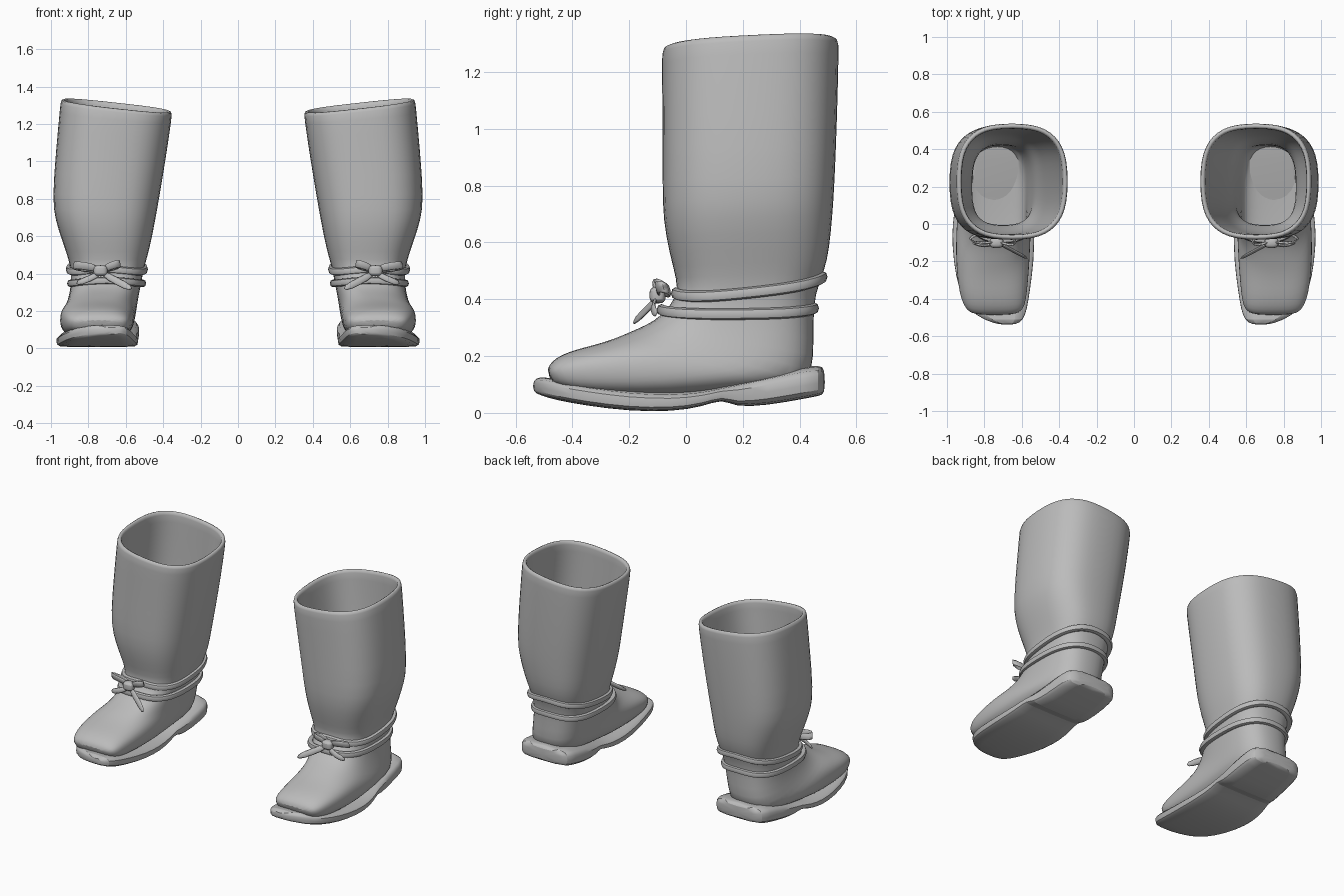
import bpy, bmesh, math
from mathutils import Vector

if "Cube" in bpy.data.objects:
    bpy.data.objects.remove(bpy.data.objects["Cube"], do_unlink=True)

grey = bpy.data.materials.new("boot grey")
grey.use_nodes = True
grey.diffuse_color = (0.5, 0.5, 0.5, 1)
grey.node_tree.nodes["Principled BSDF"].inputs["Base Color"].default_value = (0.5, 0.5, 0.5, 1)

SEGMENTS = 24


def ring(yf, zf, yb, zb, xl, xr, power=2.7, grow=0.0):
    """Rounded-square loop from a front point to a back point, between two x limits."""
    front, back = Vector((0, yf, zf)), Vector((0, yb, zb))
    mid, half = (front + back) / 2, (front - back) / 2
    half += half.normalized() * grow
    cx, hx = (xl + xr) / 2, (xr - xl) / 2 + grow
    points = []
    for i in range(SEGMENTS):
        a = math.tau * i / SEGMENTS
        u = math.copysign(abs(math.cos(a)) ** (2 / power), math.cos(a))
        v = math.copysign(abs(math.sin(a)) ** (2 / power), math.sin(a))
        points.append(mid + half * u + Vector((cx + hx * v, 0, 0)))
    return points


def loft(name, rings, side, caps=(), closed_profile=False, closed_ring=True,
         subsurf=1, thickness=0.0, offset=-1, angle=50):
    """Skin a list of point loops, on the given side of the body."""
    bm = bmesh.new()
    rows = [[bm.verts.new((p.x * side, p.y, p.z)) for p in r] for r in rings]
    pairs = list(zip(rows, rows[1:]))
    if closed_profile:
        pairs.append((rows[-1], rows[0]))
    n = len(rows[0])
    for a, b in pairs:
        for i in range(n if closed_ring else n - 1):
            j = (i + 1) % n
            bm.faces.new((a[i], a[j], b[j], b[i]))
    for c in caps:
        bm.faces.new(rows[c])
    bmesh.ops.recalc_face_normals(bm, faces=bm.faces)
    mesh = bpy.data.meshes.new(name)
    bm.to_mesh(mesh)
    bm.free()
    mesh.materials.append(grey)
    obj = bpy.data.objects.new(name, mesh)
    bpy.context.collection.objects.link(obj)
    if thickness:
        mod = obj.modifiers.new("Thickness", "SOLIDIFY")
        mod.thickness, mod.offset = thickness, offset
    if subsurf:
        mod = obj.modifiers.new("Rounding", "SUBSURF")
        mod.levels = mod.render_levels = subsurf
    bpy.ops.object.select_all(action="DESELECT")
    obj.select_set(True)
    bpy.context.view_layer.objects.active = obj
    bpy.ops.object.shade_smooth_by_angle(angle=math.radians(angle))
    return obj


# Upper: front y, front z, back y, back z, inner x, outer x, from rim to toe
UPPER = [
    (-.085, 1.285, .54, 1.315, .35, .95),
    (-.088, 1.25, .54, 1.28, .352, .953),
    (-.085, 1.05, .535, 1.05, .38, .975),
    (-.085, .8, .525, .8, .42, .995),
    (-.083, .68, .518, .7, .44, .98),
    (-.06, .56, .507, .58, .463, .94),
    (-.035, .47, .49, .5, .485, .91),
    (-.03, .41, .455, .42, .505, .893),
    (-.09, .34, .45, .32, .52, .895),
    (-.14, .31, .452, .2, .535, .91),
    (-.2, .285, .44, .1, .545, .93),
    (-.25, .263, .25, .08, .55, .95),
    (-.31, .243, 0, .05, .555, .955),
    (-.38, .226, -.22, .05, .565, .945),
    (-.44, .205, -.36, .06, .575, .925),
    (-.475, .18, -.43, .08, .59, .9),
    (-.492, .15, -.47, .1, .63, .86),
]

# Sole: y, inner x, outer x, top z, bottom z, from toe to heel
SOLE = [
    (-.54, .63, .72, .115, .075),
    (-.515, .59, .8, .13, .062),
    (-.46, .57, .89, .12, .045),
    (-.35, .553, .94, .1, .025),
    (-.2, .533, .968, .08, .006),
    (-.05, .53, .977, .072, .004),
    (.06, .537, .965, .08, .022),
    (.13, .54, .95, .095, .05),
    (.17, .535, .94, .108, .02),
    (.28, .525, .925, .135, .025),
    (.42, .525, .915, .165, .05),
    (.47, .545, .895, .168, .06),
    (.49, .59, .85, .16, .066),
]


def sole_section(y, xl, xr, top, low):
    """Flat-bottomed cross-section with a softened welt edge."""
    h, inset = top - low, .02
    outline = [(xl + inset, low), (xl + .004, low + h * .12), (xl, low + h * .7),
               (xl + inset, top), (xr - inset, top), (xr, low + h * .7),
               (xr - .004, low + h * .12), (xr - inset, low)]
    return [Vector((x, y, z)) for x, z in outline]


def strap(name, side, loop, sag, width=.022, depth=.022):
    """Flat band around the ankle that dips along the sides."""
    rows = []
    for grow, dz in ((-.015, -width), (depth, -width), (depth, width), (-.015, width)):
        pts = ring(*loop, grow=grow)
        for i, p in enumerate(pts):
            p.z += dz - sag * abs(math.sin(math.tau * i / SEGMENTS))
        rows.append(pts)
    loft(name, rows, side, closed_profile=True, subsurf=1, angle=40)


def ribbon(name, side, path, across):
    """Thin lace strip following a path."""
    w = Vector(across) / 2
    rows = [[Vector(p) - w, Vector(p) + w] for p in path]
    loft(name, rows, side, closed_ring=False, subsurf=1, thickness=.014, offset=0)


for label, side in (("left", 1), ("right", -1)):
    # Boot upper with a slanted open rim
    rings = [ring(*row) for row in UPPER]
    for pts, tilt in zip(rings[:3], (.11, .1, .04)):
        for p in pts:
            p.z += tilt * (p.x - .65)
    loft(label + "_boot_upper", rings, side, caps=(-1,), thickness=.028)

    # Sole and heel
    loft(label + "_sole", [sole_section(*row) for row in SOLE], side, caps=(0, -1), angle=35)

    # Ankle straps
    strap(label + "_lower_strap", side, (-.085, .365, .45, .37, .51, .895), .02)
    strap(label + "_upper_strap", side, (-.035, .425, .48, .48, .5, .902), .03)

    # Bow loops, tails and knot
    ribbon(label + "_inner_bow_loop", side,
           [(.73, -.09, .42), (.66, -.12, .45), (.62, -.1, .455), (.66, -.06, .44), (.73, -.08, .42)],
           (.005, -.01, .045))
    ribbon(label + "_outer_bow_loop", side,
           [(.73, -.09, .42), (.83, -.11, .445), (.9, -.08, .445), (.83, -.05, .43), (.73, -.08, .42)],
           (-.005, -.01, .045))
    ribbon(label + "_long_tail", side,
           [(.73, -.1, .405), (.65, -.14, .36), (.56, -.19, .315)], (-.015, .01, .04))
    ribbon(label + "_short_tail", side,
           [(.73, -.1, .405), (.8, -.125, .37), (.87, -.1, .345)], (.01, .01, .035))
    knot = [ring(-.1 - r, z, -.1 + r, z, .735 - r * 1.3, .735 + r * 1.3)
            for z, r in ((.385, .015), (.395, .03), (.435, .03), (.445, .015))]
    loft(label + "_knot", knot, side, caps=(0, -1))
